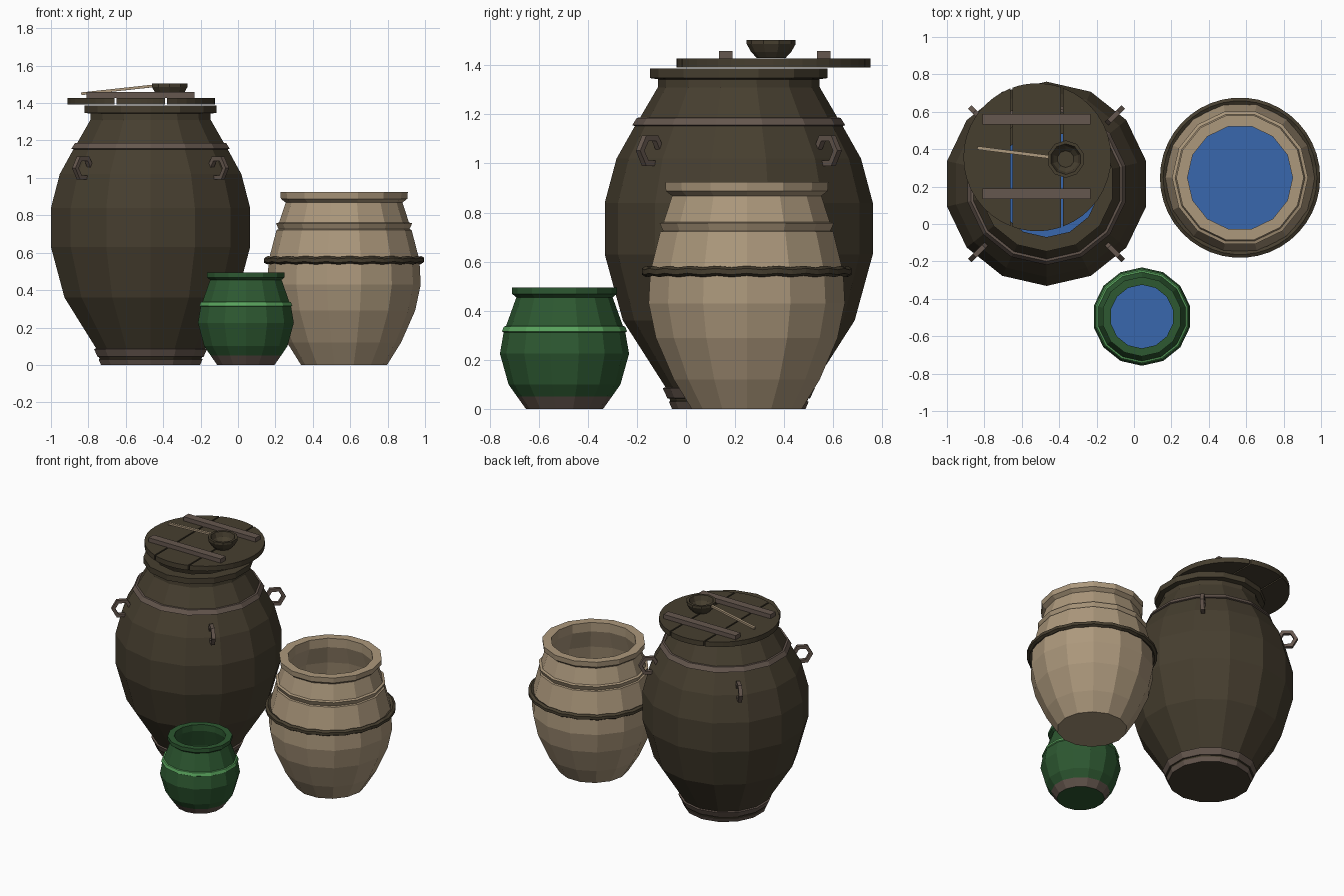
import bpy, bmesh, math
from mathutils import Vector, Matrix

if "Cube" in bpy.data.objects:
    bpy.data.objects.remove(bpy.data.objects["Cube"])


def srgb(*c):
    lin = [(v / 255 / 12.92 if v < 10 else ((v / 255 + 0.055) / 1.055) ** 2.4) for v in c]
    return (*lin, 1)


def material(name, *c):
    m = bpy.data.materials.new(name)
    m.diffuse_color = srgb(*c)
    m.use_nodes = True
    m.node_tree.nodes["Principled BSDF"].inputs["Base Color"].default_value = m.diffuse_color
    return m


DARK = material("dark_brown", 70, 62, 47)
TAN = material("tan_clay", 172, 152, 124)
BROWN = material("grey_brown", 101, 87, 78)
GREEN = material("green_glaze", 45, 88, 49)
LIME = material("light_green", 88, 162, 92)
BLUE = material("water_blue", 56, 103, 174)


def finish(bm, name, mats, loc=(0, 0, 0), recalc=True):
    if recalc:
        bmesh.ops.recalc_face_normals(bm, faces=bm.faces)
    me = bpy.data.meshes.new(name)
    bm.to_mesh(me)
    bm.free()
    for m in mats:
        me.materials.append(m)
    ob = bpy.data.objects.new(name, me)
    ob.location = loc
    bpy.context.collection.objects.link(ob)
    return ob


def lathe(name, profile, mats, loc, n=14, phase=0.0):
    """Spin (radius, z, material of the strip above) points; both ends capped."""
    bm = bmesh.new()
    rings = []
    for r, z, _ in profile:
        rings.append([bm.verts.new((r * math.cos(phase + 2 * math.pi * i / n),
                                    r * math.sin(phase + 2 * math.pi * i / n), z))
                      for i in range(n)])
    for k in range(len(rings) - 1):
        a, b = rings[k], rings[k + 1]
        for i in range(n):
            j = (i + 1) % n
            bm.faces.new((a[i], a[j], b[j], b[i])).material_index = profile[k][2]
    bm.faces.new(rings[0][::-1])
    bm.faces.new(rings[-1])
    return finish(bm, name, mats, loc)


def water(name, r, z, loc, phase):
    bm = bmesh.new()
    bm.faces.new([bm.verts.new((r * math.cos(phase + 2 * math.pi * i / 14),
                                r * math.sin(phase + 2 * math.pi * i / 14), z))
                  for i in range(14)])
    return finish(bm, name, [BLUE], loc, recalc=False)


def box(name, lo, hi, mat):
    bm = bmesh.new()
    bmesh.ops.create_cube(bm, size=1)
    lo, hi = Vector(lo), Vector(hi)
    for v in bm.verts:
        v.co = (lo + hi) / 2 + Vector(a * b for a, b in zip(v.co, hi - lo))
    return finish(bm, name, [mat])


def ring(name, major, minor, n, m, mat, matrix, wave=0.0):
    """Faceted torus, optionally rippling up and down."""
    bm = bmesh.new()
    rows = []
    for i in range(n):
        a = 2 * math.pi * i / n
        dz = wave * (-1) ** i
        rows.append([bm.verts.new(matrix @ Vector((
            (major + minor * math.cos(t)) * math.cos(a),
            (major + minor * math.cos(t)) * math.sin(a),
            minor * math.sin(t) + dz)))
            for t in [2 * math.pi * (k + 0.5) / m for k in range(m)]])
    for i in range(n):
        a, b = rows[i], rows[(i + 1) % n]
        for k in range(m):
            q = (k + 1) % m
            bm.faces.new((a[k], b[k], b[q], a[q]))
    return finish(bm, name, [mat])


UP = math.pi / 2

# Large dark jar with brown base and shoulder bands
BIG = (-0.4675, 0.215, 0)
lathe("large_jar", [
    (0.272, 0, 1), (0.285, 0.03, 0), (0.279, 0.032, 0), (0.283, 0.042, 0), (0.291, 0.044, 1),
    (0.310, 0.085, 1), (0.298, 0.088, 0), (0.472, 0.36, 0), (0.546, 0.63, 0), (0.546, 0.84, 0),
    (0.498, 1.02, 0), (0.423, 1.153, 1), (0.434, 1.156, 1), (0.415, 1.186, 1), (0.402, 1.187, 0),
    (0.330, 1.31, 0), (0.328, 1.343, 0), (0.362, 1.348, 0), (0.362, 1.388, 0), (0.285, 1.388, 0),
    (0.285, 1.31, 0), (0.40, 1.12, 0), (0.45, 0.98, 0)], [DARK, BROWN], BIG, phase=UP)
water("large_jar_water", 0.445, 1.0, BIG, UP)

# Four hexagonal ring handles around the shoulder
for i in range(4):
    a = math.pi / 4 + i * math.pi / 2
    mat = (Matrix.Translation((BIG[0] + 0.51 * math.cos(a), BIG[1] + 0.51 * math.sin(a), 1.052))
           @ Matrix.Rotation(a, 4, 'Z') @ Matrix.Rotation(UP, 4, 'X'))
    ring("ring_handle", 0.058, 0.018, 6, 4, BROWN, mat)

# Round lid of three planks, slid off centre
LX, LY, LR = -0.517, 0.357, 0.395
for x0, x1 in ((-LR, -0.143), (-0.133, 0.127), (0.137, LR)):
    bm = bmesh.new()
    t0, t1 = math.acos(x1 / LR), math.acos(x0 / LR)
    angs = [t0 + (t1 - t0) * k / 8 for k in range(9)]
    pts = [(LR * math.cos(t), LR * math.sin(t)) for t in angs]
    pts += [(x, -y) for x, y in reversed(pts) if y > 1e-4]
    base = bm.faces.new([bm.verts.new((x, y, 1.392)) for x, y in pts])
    ext = bmesh.ops.extrude_face_region(bm, geom=[base], use_keep_orig=True)
    top = [v for v in ext["geom"] if isinstance(v, bmesh.types.BMVert)]
    bmesh.ops.translate(bm, verts=top, vec=(0, 0, 0.036))
    finish(bm, "lid_plank", [DARK], (LX, LY, 0))

# Cross battens on the lid
for y in (0.162, 0.561):
    box("lid_batten", (-0.81, y - 0.028, 1.426), (-0.232, y + 0.028, 1.458), BROWN)

# Ladle: bowl and stick
lathe("ladle_bowl", [(0.058, 1.429, 0), (0.082, 1.455, 0), (0.1, 1.487, 0), (0.1, 1.504, 0),
                     (0.082, 1.504, 0), (0.07, 1.47, 0), (0.045, 1.445, 0)],
      [DARK], (-0.365, 0.347, 0), n=10, phase=UP)
stick = box("ladle_stick", (0, -0.009, -0.007), (0.395, 0.009, 0.007), TAN)
start, end = Vector((-0.837, 0.407, 1.45)), Vector((-0.45, 0.358, 1.492))
stick.location = start
stick.rotation_euler = (end - start).to_track_quat('X', 'Z').to_euler()

# Medium tan jar
MED = (0.567, 0.2475, 0)
lathe("tan_jar", [
    (0.23, 0, 0), (0.305, 0.12, 0), (0.38, 0.29, 0), (0.41, 0.43, 0), (0.403, 0.56, 0),
    (0.361, 0.722, 0), (0.350, 0.726, 0), (0.364, 0.757, 0), (0.347, 0.762, 0),
    (0.312, 0.868, 0), (0.338, 0.888, 0), (0.341, 0.925, 0), (0.281, 0.925, 0),
    (0.281, 0.86, 0), (0.325, 0.73, 0), (0.36, 0.55, 0)], [TAN], MED)
water("tan_jar_water", 0.36, 0.57, MED, 0)

# Rope tied around the tan jar
ring("rope", 0.411, 0.02, 42, 6, DARK, Matrix.Translation((MED[0], MED[1], 0.56)), 0.003)

# Small green jar with brown foot and bright stripe
SMALL = (0.042, -0.495, 0)
lathe("green_jar", [
    (0.157, 0, 1), (0.193, 0.05, 0), (0.228, 0.1, 0), (0.263, 0.225, 0), (0.248, 0.312, 2),
    (0.255, 0.316, 2), (0.247, 0.336, 2), (0.238, 0.338, 0), (0.196, 0.455, 0), (0.213, 0.468, 0),
    (0.213, 0.495, 0), (0.17, 0.495, 0), (0.17, 0.45, 0), (0.21, 0.33, 0), (0.225, 0.26, 0)],
    [GREEN, BROWN, LIME], SMALL, phase=UP)
water("green_jar_water", 0.222, 0.28, SMALL, UP)
